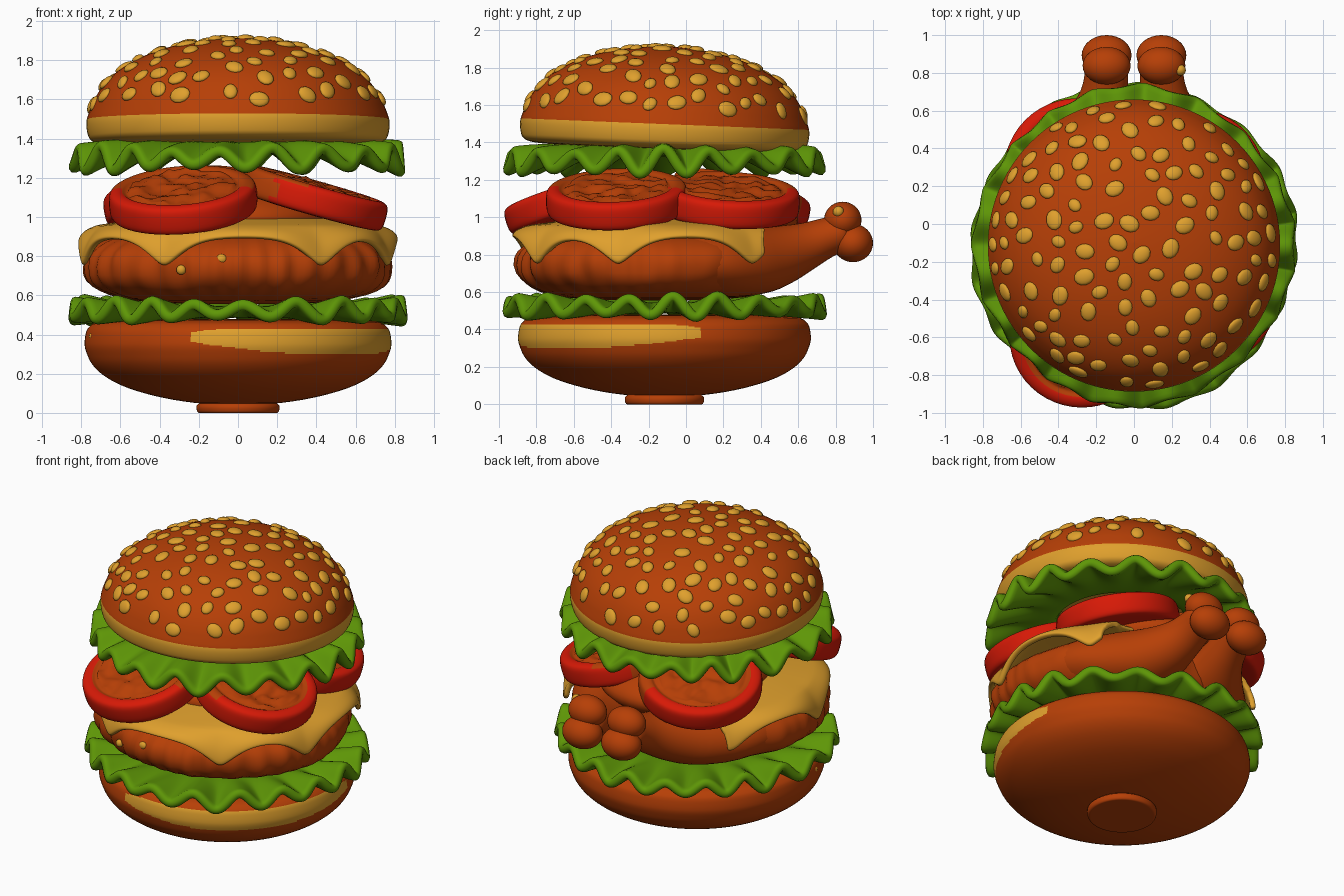
import bpy, bmesh, math, random
from math import sin, cos, pi, radians, atan2, degrees, exp
from mathutils import Matrix, Vector, noise

if "Cube" in bpy.data.objects:
    bpy.data.objects.remove(bpy.data.objects["Cube"])

random.seed(4)
CY = -0.115  # y of the stack axis


def mat(name, rgb):
    m = bpy.data.materials.new(name)
    m.diffuse_color = (*rgb, 1)
    m.use_nodes = True
    m.node_tree.nodes["Principled BSDF"].inputs["Base Color"].default_value = m.diffuse_color
    return m


BROWN = mat("toasted brown", (0.47, 0.050, 0.002))
YELLOW = mat("golden yellow", (0.74, 0.35, 0.026))
GREEN = mat("leaf green", (0.112, 0.305, 0.002))
RED = mat("tomato red", (0.68, 0.010, 0.002))


def finish(name, bm, mats, rule=None, solid=0, matrix=None):
    """Turn a bmesh into a smooth object; rule(face centre) gives the material slot."""
    bmesh.ops.recalc_face_normals(bm, faces=bm.faces)
    for f in bm.faces:
        f.smooth = True
        if rule:
            f.material_index = rule(f.calc_center_median())
    me = bpy.data.meshes.new(name)
    bm.to_mesh(me)
    bm.free()
    ob = bpy.data.objects.new(name, me)
    bpy.context.collection.objects.link(ob)
    for m in mats:
        me.materials.append(m)
    if matrix:
        ob.matrix_world = matrix
    if solid:  # open sheets: thicken and round the rim
        md = ob.modifiers.new("thickness", 'SOLIDIFY')
        md.thickness, md.offset = solid, 0
        md = ob.modifiers.new("smooth", 'SUBSURF')
        md.levels = md.render_levels = 1
    return ob


def rounded(pts, times=2):
    """Corner cutting: rounds a profile of tuples, keeping its ends."""
    for _ in range(times):
        out = [pts[0]]
        for p, q in zip(pts, pts[1:]):
            out.append(tuple(.75 * a + .25 * b for a, b in zip(p, q)))
            out.append(tuple(.25 * a + .75 * b for a, b in zip(p, q)))
        pts = out + [pts[-1]]
    return pts


def rings(count, n, fn, caps=True):
    """Closed rings from fn(ring index, angle); with caps the end rings shrink to one vertex."""
    bm = bmesh.new()
    g = []
    for i in range(count):
        if caps and i in (0, count - 1):
            g.append([bm.verts.new(fn(i, 0))] * n)
        else:
            g.append([bm.verts.new(fn(i, 2 * pi * j / n)) for j in range(n)])
    for a, b in zip(g, g[1:]):
        for j in range(n):
            k = (j + 1) % n
            bm.faces.new(dict.fromkeys((a[j], a[k], b[k], b[j])))
    return bm


def lathe(profile, n=64):
    return rings(len(profile), n, lambda i, a: (profile[i][0] * cos(a), profile[i][0] * sin(a), profile[i][1]))


def blobs(matrices, u=12, v=8):
    """One bmesh holding an ellipsoid for each matrix."""
    bm = bmesh.new()
    for m in matrices:
        g = [[bm.verts.new(m @ Vector((0, 0, 1)))] * u]
        for i in range(1, v):
            e = pi * i / v
            g.append([bm.verts.new(m @ Vector((sin(e) * cos(2 * pi * j / u), sin(e) * sin(2 * pi * j / u), cos(e))))
                      for j in range(u)])
        g.append([bm.verts.new(m @ Vector((0, 0, -1)))] * u)
        for a, b in zip(g, g[1:]):
            for j in range(u):
                k = (j + 1) % u
                bm.faces.new(dict.fromkeys((a[j], a[k], b[k], b[j])))
    return bm


def ellipsoid(p, s):
    return Matrix.Translation(p) @ Matrix.Diagonal((*s, 1))


axis = Matrix.Translation((0, CY, 0))

# bottom bun, with a pale patch on the front right side
bun = [(0, .04), (.2, .046), (.4, .078), (.58, .13), (.69, .19), (.75, .25), (.775, .31), (.783, .34),
       (.783, .365), (.78, .39), (.775, .415), (.765, .435), (.73, .465), (.6, .48), (0, .48)]


def patch(c):
    t = (degrees(atan2(c.x, -c.y)) - 44) / 61
    return int(abs(t) < 1 and .295 + .065 * t * t < c.z < .43 - .02 * t ** 8 and c.xy.length > .7)


finish("bottom_bun", lathe(rounded(bun), 150), [BROWN, YELLOW], patch, matrix=axis)
finish("bun_foot", lathe(rounded([(0, 0), (.18, 0), (.212, .0), (.212, .06), (0, .06)])), [BROWN], matrix=axis)


# wavy lettuce leaves
def lettuce(name, radius, z_in, z_edge, amp, waves, phase):
    rs = [.4, .55, .62, .68, .73, .78, .82, .862]

    def fn(i, a):
        t = max(0, (rs[i] - .55) / .312)
        w = sin(waves * a + phase + .6 * sin(3 * a))
        h = amp * (1 + .25 * sin(5 * a + phase) + .15 * cos(2 * a)) * w * t
        r = rs[i] * radius / .862 + t * (.012 * sin(4 * a + phase) - .01 * w)
        return (r * cos(a), r * sin(a), z_in + (z_edge - z_in) * t ** 1.5 + h)
    finish(name, rings(len(rs), 200, fn, caps=False), [GREEN], solid=.06, matrix=axis)


lettuce("bottom_lettuce", .86, .515, .525, .048, 20, 0.4)
lettuce("top_lettuce", .842, 1.355, 1.29, .057, 19, 1.7)


# fried patty body with rippled front
def patty(i, a):
    e = -pi / 2 + pi * i / 20
    c, s = cos(e), sin(e)
    k = max(c, 0) ** .55
    p = Vector((.79 * k * cos(a), .73 * k * sin(a), .19 * (1 if s > 0 else -1) * abs(s) ** .8))
    front = min(1, max(0, .4 - sin(a)))
    f = 1 + .012 * front * cos(36 * a + 2 * sin(4 * a)) * k ** 3 + .03 * noise.noise(p * 6) * k
    return (p.x * f, p.y * f - .17, p.z + .745)


finish("patty", rings(21, 200, patty), [BROWN])

# two drumstick legs leaving at the back, each with a two-lobed bone end
sections = rounded([(-.1, .36, .76, 0, 0), (-.1, .36, .76, .38, .18), (.2, .34, .76, .37, .19), (.4, .28, .775, .28, .18),
                    (.54, .215, .805, .19, .148), (.66, .165, .85, .135, .118), (.76, .147, .895, .116, .1),
                    (.87, .145, .93, .112, .09), (.87, .145, .93, 0, 0)])
for side, sx in (("left", -1), ("right", 1)):
    def leg(i, a):
        y, x, z, hx, hz = sections[i]
        return (sx * (x + hx * cos(a)), y - .3 * hz * sin(a), z + hz * sin(a))
    finish(side + "_drumstick", rings(len(sections), 40, leg), [BROWN])
    finish(side + "_bone_end", blobs([ellipsoid((sx * .145, .838, .985), (.127, .1, .098)),
                                      ellipsoid((sx * .145, .893, .862), (.132, .107, .102))], 32, 20), [BROWN])

# pale crumbs on the patty front, bun and one bone end
finish("pale_crumbs", blobs([ellipsoid((-.29, -.845, .73), (.025, .02, .025)),
                             ellipsoid((-.085, -.885, .785), (.03, .02, .025)),
                             ellipsoid((.245, .815, 1.03), (.03, .03, .03)),
                             ellipsoid((-.745, -.3, .39), (.015, .03, .02))]), [YELLOW])

# cheese sheet with hanging points, cut away at the back
us = [.3, .55, .7, .74, .79, .84, .88, .92, .96, 1]
drips = (-130, -78, -28, 32, 72, 126)


def cheese_point(i, a):
    u = us[i]
    ang = degrees(atan2(cos(a), -sin(a)))
    d = sum(exp(-(abs(ang - c) / 10) ** 1.4) for c in drips)
    t = max(0, (u - .7) / .3)
    r = u if t == 0 else .70 + .10 * sin(t * pi / 2)
    z = 1.035 - .09 * min(u, .7) / .7 - (.05 + .15 * d) * t ** 1.3
    return (r * cos(a), r * sin(a), z)


bm = rings(len(us), 160, cheese_point, caps=False)
bmesh.ops.bisect_plane(bm, geom=bm.verts[:] + bm.edges[:] + bm.faces[:], plane_co=(0, .53, 0),
                       plane_no=(0, 1, 0), clear_outer=True)
finish("cheese", bm, [YELLOW], solid=.035, matrix=axis)

# brown filling under the tomatoes
finish("filling", blobs([ellipsoid((0, .0, .99), (.5, .6, .19))], 48, 24), [BROWN])

# four tilted tomato slices with a brown pulpy face; the side facing the stack is brown too
slice_profile = rounded([(0, -.075), (.2, -.075), (.345, -.075), (.375, -.06), (.38, 0), (.375, .06), (.345, .077),
                         (.31, .077), (.29, .06), (.24, .06), (.16, .06), (.08, .06), (0, .06)])
# name, centre, downhill direction, tilt, direction of the red side, limit of the red side
slices = [("front_left", (-.28, -.6, 1.085), (-.25, -1), 18, (-.25, -1), -.18),
          ("front_right", (.39, -.37, 1.095), (1, -.15), 16, (1, -.15), -.16),
          ("back_right", (.32, .23, 1.09), (1, .25), 14, (1, .25), -.18),
          ("back_left", (-.31, .29, 1.09), (-.6, .8), 17, (-.85, .5), 0)]
for name, pos, out, tilt, red, limit in slices:
    o, ro = Vector((*out, 0)).normalized(), Vector((*red, 0)).normalized()

    def rule(c):
        d = c.dot(ro)
        pulp = c.z > .04 and c.xy.length < .31
        far_rim = c.z > .055 and d < .02
        return int(pulp or far_rim or d < limit)
    bm = lathe(slice_profile, 48)
    for v in bm.verts:
        if v.co.z > .04 and v.co.xy.length < .28:
            v.co.z += .01 + .03 * noise.noise(v.co * 14 + Vector(pos) * 9)
    m = Matrix.Translation(pos) @ Matrix.Rotation(radians(tilt), 4, Vector((0, 0, 1)).cross(o))
    finish(name + "_tomato", bm, [RED, BROWN], rule, matrix=m)

# top bun with a pale band, tilted slightly back
dome = [(.775, 1.47), (.772, 1.5), (.762, 1.53), (.735, 1.6), (.685, 1.68), (.61, 1.75), (.5, 1.815), (.36, 1.867),
        (.18, 1.903), (0, 1.915)]
base = [(0, 1.36), (.6, 1.365), (.72, 1.375), (.758, 1.395), (.77, 1.43)]
tilted = (Matrix.Translation((0, CY, 1.45)) @ Matrix.Rotation(radians(-2.3), 4, 'X')
          @ Matrix.Translation((0, 0, -1.45)))
finish("top_bun", lathe(rounded(base + dome, 3), 96), [BROWN, YELLOW], lambda c: int(c.z < 1.497), matrix=tilted)

# sesame seeds scattered over the dome
placed, seeds = [], []
for _ in range(2500):
    r, a = .755 * math.sqrt(random.random()), random.uniform(0, 2 * pi)
    for (r1, z1), (r0, z0) in zip(dome, dome[1:]):
        if r0 <= r <= r1:
            break
    p = Vector((r * cos(a), r * sin(a), z1 + (z0 - z1) * (r1 - r) / (r1 - r0)))
    if p.z < 1.57 or any((p - q).length < .114 for q in placed):
        continue
    placed.append(p)
    n = Vector(((z0 - z1) * cos(a), (z0 - z1) * sin(a), r1 - r0)).normalized()
    k = random.uniform(.85, 1.2)
    seeds.append(Matrix.Translation(p) @ n.to_track_quat('Z', 'Y').to_matrix().to_4x4()
                 @ Matrix.Rotation(random.uniform(0, pi), 4, 'Z') @ Matrix.Diagonal((.046 * k, .037 * k, .019, 1)))
finish("sesame_seeds", blobs(seeds), [YELLOW], matrix=tilted)
